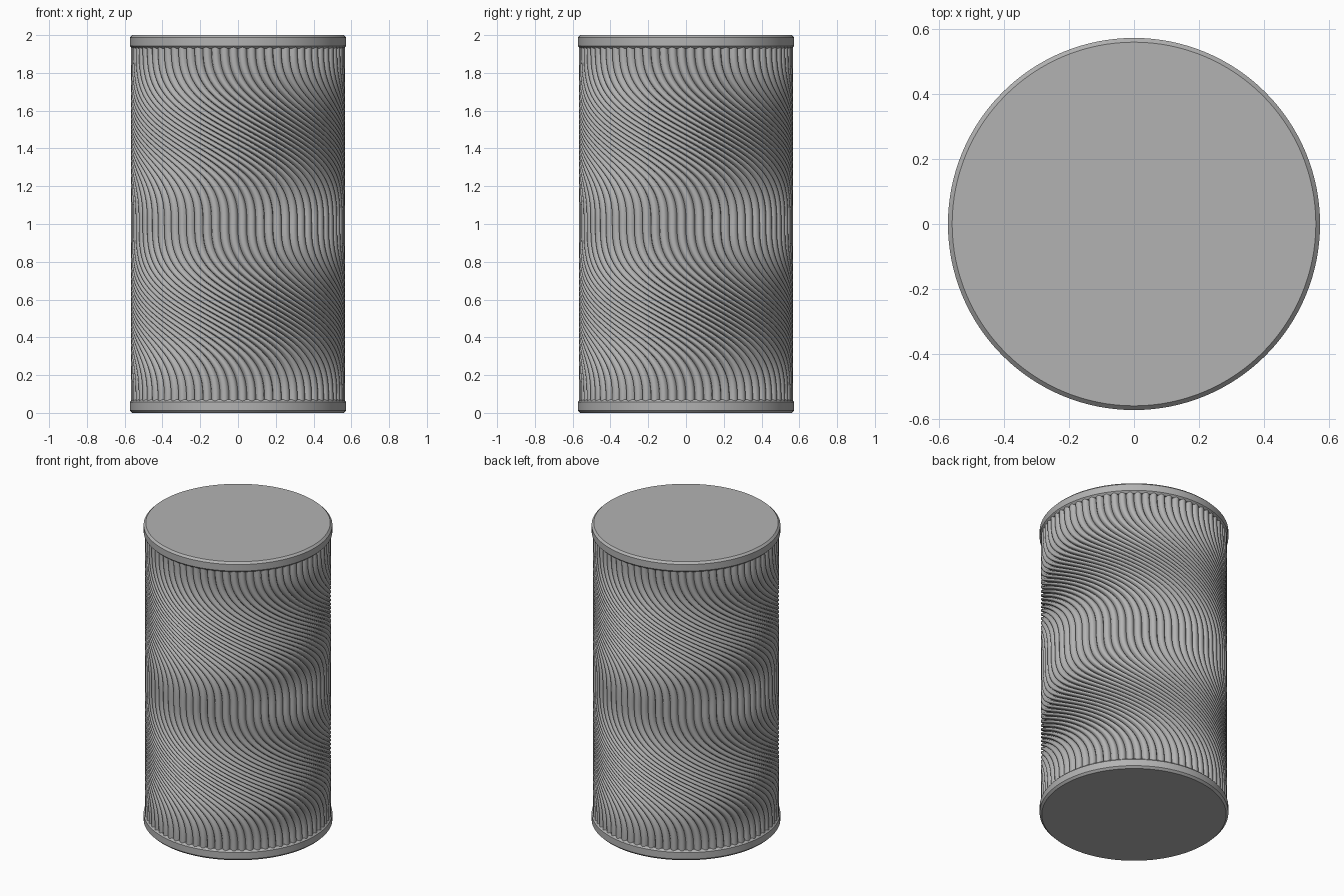
import bpy, bmesh, math

if "Cube" in bpy.data.objects:
    bpy.data.objects.remove(bpy.data.objects["Cube"])

RIBS, STEPS, ROWS = 72, 6, 96       # ribs round the drum, points per rib, rows in height
Z0, Z1 = 0.06, 1.94                 # ribbed height
R_OUT, DEPTH = 0.566, 0.022         # rib crest radius and groove depth
TWIST = math.radians(90)            # turn made in each half of the height

grey = bpy.data.materials.new("grey")
grey.diffuse_color = (0.45, 0.45, 0.45, 1)
grey.use_nodes = True
grey.node_tree.nodes["Principled BSDF"].inputs["Base Color"].default_value = grey.diffuse_color


def finish(name, bm, angle):
    bmesh.ops.recalc_face_normals(bm, faces=bm.faces[:])
    mesh = bpy.data.meshes.new(name)
    bm.to_mesh(mesh)
    bm.free()
    mesh.materials.append(grey)
    ob = bpy.data.objects.new(name, mesh)
    bpy.context.collection.objects.link(ob)
    bpy.context.view_layer.objects.active = ob
    ob.select_set(True)
    bpy.ops.object.shade_smooth_by_angle(angle=math.radians(angle))
    ob.select_set(False)


def loft(name, rings, angle):
    """Skin a stack of closed rings and close both ends."""
    bm = bmesh.new()
    loops = [[bm.verts.new(p) for p in ring] for ring in rings]
    n = len(loops[0])
    for a, b in zip(loops, loops[1:]):
        for i in range(n):
            j = (i + 1) % n
            bm.faces.new((a[i], a[j], b[j], b[i]))
    bm.faces.new(loops[0])
    bm.faces.new(loops[-1])
    finish(name, bm, angle)


def circle(r, z, n=128):
    return [(r * math.cos(2 * math.pi * i / n), r * math.sin(2 * math.pi * i / n), z)
            for i in range(n)]


# Fluted drum: round ribs that sweep sideways in two eased waves
def rib_ring(row):
    t = row / ROWS
    wave = 2 * t
    turn = -TWIST * (wave - math.sin(2 * math.pi * wave) / (2 * math.pi))
    ring = []
    for i in range(RIBS * STEPS):
        u = 2 * (i % STEPS) / STEPS - 1
        r = R_OUT - DEPTH * (1 - math.sqrt(max(0, 1 - u * u)))
        a = 2 * math.pi * i / (RIBS * STEPS) + turn
        ring.append((r * math.cos(a), r * math.sin(a), Z0 + (Z1 - Z0) * t))
    return ring


loft("ribbed_drum", [rib_ring(k) for k in range(ROWS + 1)], 50)

# Bevelled end caps
for name, base in (("bottom_cap", 0.0), ("top_cap", 1.93)):
    profile = [(0.56, 0), (0.573, 0.013), (0.573, 0.057), (0.56, 0.07)]
    loft(name, [circle(r, base + z) for r, z in profile], 30)
